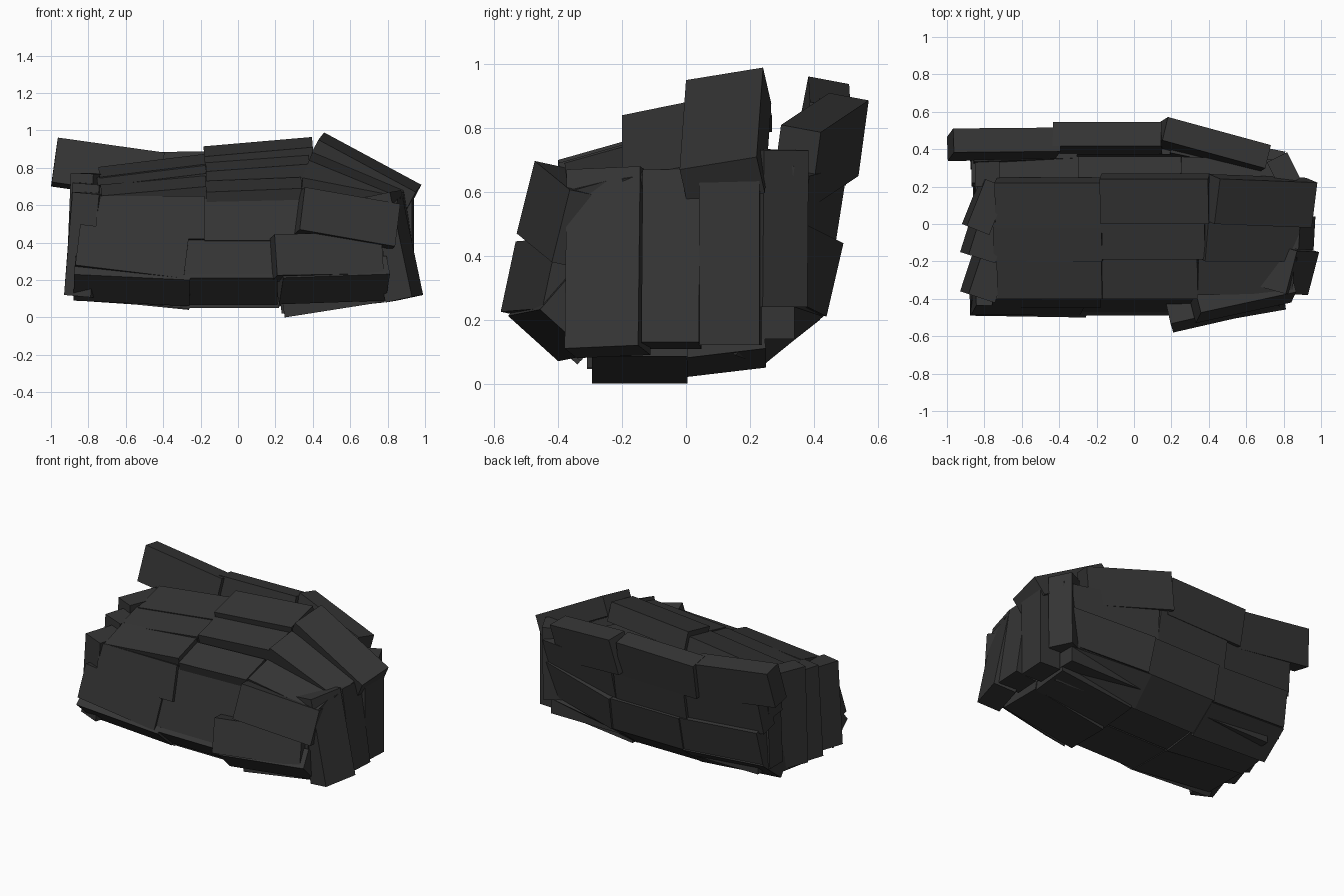
import bpy
from mathutils import Vector as V

mat = bpy.data.materials.new("charcoal")
mat.diffuse_color = (0.036, 0.036, 0.036, 1)


def slab(name, a, b, up, t=0.13):
    """Block whose outer face has lower edge a-b and rises along up; t deep inward."""
    a, b, up = V(a), V(b), V(up)
    e = b - a
    w = up.length
    u = (up - e.normalized() * up.dot(e.normalized())).normalized() * w
    n = e.cross(u).normalized() * -t
    pts = [a, b, b + u, a + u]
    verts = pts + [p + n for p in pts]
    faces = [(0, 1, 2, 3), (7, 6, 5, 4), (1, 0, 4, 5),
             (2, 1, 5, 6), (3, 2, 6, 7), (0, 3, 7, 4)]
    me = bpy.data.meshes.new(name)
    me.from_pydata([tuple(v) for v in verts], [], faces)
    me.materials.append(mat)
    ob = bpy.data.objects.new(name, me)
    bpy.context.collection.objects.link(ob)


def row(name, up, blocks, t=0.13):
    for i, (a, b) in enumerate(blocks):
        slab(f"{name}_{i + 1}", a, b, up, t)


# front, two courses
row("front_lower", (0, .05, .22), [
    ((-.87, -.485, .28), (-.29, -.49, .21)),
    ((-.33, -.475, .21), (.20, -.475, .21)),
    ((.21, -.58, .225), (.78, -.45, .235))], .15)
row("front_upper", (0, .05, .23), [
    ((-.76, -.45, .42), (-.18, -.45, .42)),
    ((-.18, -.43, .41), (.33, -.43, .41)),
    ((.33, -.53, .47), (.84, -.42, .38))])

# top, three stepped courses
row("top_front", (0, .21, .06), [
    ((-.73, -.40, .65), (-.17, -.40, .70)),
    ((-.17, -.40, .67), (.34, -.40, .69)),
    ((.34, -.38, .69), (.85, -.37, .60))])
row("top_middle", (0, .21, .05), [
    ((-.75, -.20, .70), (-.17, -.20, .77)),
    ((-.17, -.19, .78), (.38, -.19, .82)),
    ((.38, -.20, .84), (.87, -.20, .64))])
row("top_rear", (0, .24, .055), [
    ((-.74, -.02, .75), (-.17, -.02, .82)),
    ((-.18, 0, .86), (.40, 0, .91)),
    ((.43, 0, .95), (.95, -.02, .67))])

# trough between the top and the raised back wall
row("trough", (0, .14, -.02), [
    ((-.87, .22, .68), (-.30, .22, .69)),
    ((-.30, .22, .72), (.25, .22, .72)),
    ((.25, .22, .74), (.84, .20, .70))])

# back, three courses
row("back_top", (0, .045, .24), [
    ((.68, .39, .55), (.13, .54, .65)),
    ((.15, .50, .63), (-.43, .50, .62)),
    ((-.43, .47, .62), (-1.0, .465, .70))], .13)
row("back_middle", (0, .04, .23), [
    ((.79, .35, .42), (.20, .47, .45)),
    ((.20, .46, .42), (-.33, .46, .42)),
    ((-.33, .44, .42), (-.88, .42, .47))])
row("back_lower", (0, .05, .23), [
    ((.81, .32, .27), (.25, .44, .21)),
    ((.25, .43, .21), (-.28, .43, .21)),
    ((-.28, .42, .21), (-.86, .40, .25))])

# underside, four courses
row("under_front", (0, -.16, .14), [
    ((-.88, -.33, .09), (-.26, -.34, .06)),
    ((-.28, -.33, .07), (.21, -.33, .07)),
    ((.22, -.40, .07), (.79, -.30, .09))])
row("under_middle", (0, -.30, 0), [
    ((-.86, -.01, .11), (-.26, -.01, .045)),
    ((-.26, -.01, .05), (.22, -.01, .05)),
    ((.25, .005, 0), (.79, .005, .085))])
row("under_rear", (0, -.25, -.03), [
    ((-.86, .25, .13), (-.26, .25, .07)),
    ((-.26, .25, .08), (.22, .25, .08)),
    ((.23, .25, .05), (.78, .25, .11))])
row("under_back", (0, -.19, -.15), [
    ((-.86, .40, .24), (-.27, .42, .20)),
    ((-.27, .43, .21), (.22, .43, .21)),
    ((.22, .43, .21), (.78, .34, .24))])

# right end, upright planks
slab("right_plank_1", (.93, -.38, .11), (.99, -.15, .12), (-.12, 0, .56), .15)
slab("right_plank_2", (.96, -.14, .13), (.97, .04, .13), (-.08, 0, .54), .15)
slab("right_plank_3", (.93, .04, .12), (.94, .23, .12), (0, 0, .57), .15)
slab("right_plank_4", (.88, .24, .24), (.81, .38, .24), (0, .02, .49), .12)

# left end, upright planks
slab("left_plank_1", (-.86, -.15, .12), (-.93, -.36, .12), (.05, 0, .55), .15)
slab("left_plank_2", (-.87, .04, .12), (-.93, -.15, .12), (.05, 0, .60), .15)
slab("left_plank_3", (-.82, .25, .13), (-.92, .0, .13), (.05, .05, .64), .13)
slab("left_plank_4", (-.87, .34, .2), (-.87, .2, .2), (.02, 0, .5), .13)

# solid core closing the gaps
slab("core", (-.78, -.36, .14), (.78, -.36, .14), (0, 0, .48), .70)
